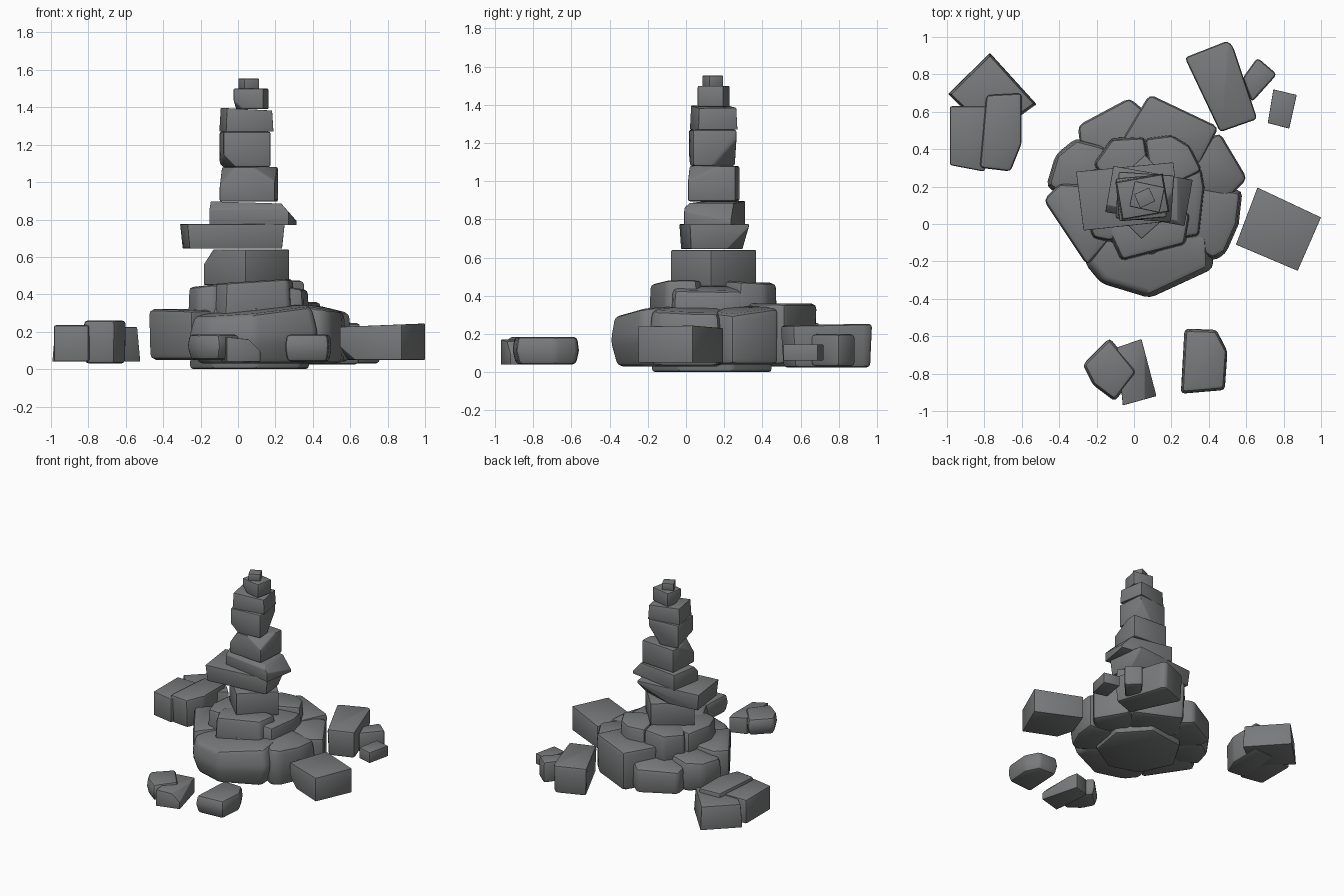
import bpy, bmesh, math
from mathutils import Vector

if "Cube" in bpy.data.objects:
    bpy.data.objects.remove(bpy.data.objects["Cube"])

stone = bpy.data.materials.new("slate_grey")
stone.diffuse_color = (0.19, 0.194, 0.198, 1)
stone.use_nodes = True
stone.node_tree.nodes["Principled BSDF"].inputs["Base Color"].default_value = stone.diffuse_color


def rock(name, outline, z0, z1, bot=1.0, top=1.0, bevel=0.02, slope=(0, 0), cuts=()):
    """Extruded outline; bot/top scale the end rings, slope tilts the top, cuts chip corners off."""
    n = len(outline)
    cx = sum(p[0] for p in outline) / n
    cy = sum(p[1] for p in outline) / n
    bm = bmesh.new()
    zm = z0 + (z1 - z0) * 0.5
    rings = []
    levels = [(z0, bot, 0.0), (z1, top, 1.0)]
    if bot < 0.95 and top < 0.95:
        levels.insert(1, (zm, 1.0, 0.5))
    for z, s, f in levels:
        rings.append([bm.verts.new((cx + (x - cx) * s, cy + (y - cy) * s,
                      z + f * ((x - cx) * slope[0] + (y - cy) * slope[1])))
                      for x, y in outline])
    bm.faces.new(rings[0])
    bm.faces.new(rings[-1])
    for a, b in zip(rings, rings[1:]):
        for i in range(n):
            j = (i + 1) % n
            bm.faces.new((a[i], a[j], b[j], b[i]))
    # chips: slice off the extreme corner along a direction
    for d, depth in cuts:
        d = Vector(d).normalized()
        far = max(v.co.dot(d) for v in bm.verts)
        bmesh.ops.bisect_plane(bm, geom=bm.verts[:] + bm.edges[:] + bm.faces[:],
                               plane_co=d * (far - depth), plane_no=d, clear_outer=True)
        bmesh.ops.holes_fill(bm, edges=[e for e in bm.edges if e.is_boundary], sides=0)
    bmesh.ops.recalc_face_normals(bm, faces=bm.faces[:])
    if bevel:
        sharp = [e for e in bm.edges if len(e.link_faces) == 2 and e.calc_face_angle() > 0.35]
        bmesh.ops.bevel(bm, geom=sharp, offset=bevel, segments=2, profile=0.5,
                        affect='EDGES', clamp_overlap=True)
    bmesh.ops.recalc_face_normals(bm, faces=bm.faces[:])
    me = bpy.data.meshes.new(name)
    bm.to_mesh(me)
    bm.free()
    me.materials.append(stone)
    ob = bpy.data.objects.new(name, me)
    bpy.context.collection.objects.link(ob)
    bpy.ops.object.select_all(action='DESELECT')
    ob.select_set(True)
    bpy.context.view_layer.objects.active = ob
    bpy.ops.object.shade_smooth_by_angle(angle=math.radians(35))


def slab(cx, cy, w, d, deg):
    """Corners of a rotated rectangle."""
    c, s = math.cos(math.radians(deg)), math.sin(math.radians(deg))
    return [(cx + x * c - y * s, cy + x * s + y * c)
            for x, y in ((-w/2, -d/2), (w/2, -d/2), (w/2, d/2), (-w/2, d/2))]


# balanced stack, bottom to top
rock("stack_stone_1", [(-.185, .15), (.04, -.08), (.275, .13), (.06, .37)], .45, .64, bevel=.006,
     cuts=[((-1, -.3, .8), .05)])
rock("stack_stone_2", [(-.31, .28), (-.27, -.035), (.25, .02), (.21, .33)], .645, .775, bot=.95,
     bevel=.004, cuts=[((.3, 1, -1), .07)])
rock("stack_stone_3", slab(.08, .15, .43, .25, -10), .77, .89, bevel=.004, slope=(-.03, 0),
     cuts=[((.75, 0, .66), .06), ((-.2, -1, .9), .03)])
rock("stack_stone_4", slab(.058, .145, .297, .25, -4), .895, 1.08, bevel=.01,
     cuts=[((-.8, -.3, .6), .06), ((.6, -.5, 1), .06)])
rock("stack_stone_5", slab(.038, .14, .255, .23, 5), 1.08, 1.27, bevel=.012,
     cuts=[((-1, -.3, -1), .045), ((1, 1, -.8), .07)])
rock("stack_stone_6", slab(.045, .145, .258, .208, 10), 1.27, 1.39, top=.95, bevel=.003, slope=(-.05, 0))
rock("stack_stone_7", slab(.07, .145, .165, .139, -12), 1.39, 1.5, bevel=.008,
     cuts=[((-1, -.5, -1), .03)])
rock("stack_stone_8", slab(.057, .14, .088, .08, 25), 1.497, 1.553, bevel=.003)

# upper ring of support stones under the stack
upper = [
    ("front", [(-.15, -.03), (-.07, -.2), (.28, -.11), (.31, .06), (0, .15)], .47, (.06, 0)),
    ("right", [(.2, -.09), (.35, -.07), (.38, .2), (.36, .31), (.2, .3), (.12, .05)], .44, (-.15, 0)),
    ("back", [(.05, .46), (.2, .48), (.3, .42), (.37, .28), (.1, .15)], .47, (0, -.05)),
    ("back_left", [(-.12, .46), (.06, .47), (.1, .2), (-.1, .15), (-.22, .32)], .46, (.1, 0)),
    ("left", [(-.27, .06), (-.23, .3), (0, .25), (-.02, 0), (-.12, -.1), (-.22, -.08)], .45, (.1, 0)),
]
for side, pts, z1, slope in upper:
    rock("upper_ring_" + side, pts, .24, z1, bot=1, top=.94, bevel=.022, slope=slope)

# wide lower ring of boulders around a hidden core
rock("base_core", [(-.28, .15), (-.15, -.12), (.1, -.2), (.35, -.05), (.4, .25), (.2, .47), (-.12, .42)],
     0, .33, bot=.95, top=.9, bevel=.02)
lower = [
    ("front", [(-.27, -.21), (-.18, -.32), (.085, -.4), (.43, -.24), (.42, -.06), (.1, .05), (-.22, 0)],
     .03, .31, .84, .9, (.08, .08)),
    ("left", [(-.49, .13), (-.25, -.23), (-.05, 0), (-.1, .2), (-.4, .22)], .05, .32, .95, .98, (.0, .02)),
    ("left_back", [(-.47, .2), (-.42, .37), (-.31, .46), (-.15, .42), (-.08, .2), (-.3, .1)],
     .05, .29, .9, .92, (.08, 0)),
    ("back_left", [(-.31, .53), (-.02, .685), (.08, .6), (.1, .3), (-.2, .3), (-.3, .43)],
     .05, .26, .95, .95, (.1, -.1)),
    ("back", [(.08, .7), (.46, .52), (.36, .32), (.1, .25), (-.07, .45)], .04, .36, .93, .98, (0, 0)),
    ("right_back", [(.46, .5), (.615, .24), (.5, .12), (.25, .2), (.33, .42)], .04, .33, .95, .95, (-.15, .05)),
    ("right", [(.38, .2), (.58, .18), (.56, 0), (.49, -.16), (.42, -.2), (.2, -.05), (.2, .2)],
     .03, .33, .93, .93, (-.12, 0)),
]
for side, pts, z0, z1, bot, top, slope in lower:
    rock("lower_ring_" + side, pts, z0, z1, bot, top, .03, slope)

# loose stones scattered around
rock("loose_right", [(.66, .195), (1.0, .035), (.875, -.25), (.545, -.11)], .05, .235, bevel=.003,
     slope=(.04, 0), cuts=[((-1, -.3, -1), .05)])
rock("loose_back_big", [(.27, .89), (.5, .98), (.53, .95), (.66, .56), (.46, .49)], .025, .25,
     bot=.95, bevel=.02, slope=(0, .02))
rock("loose_back_mid", [(.58, .78), (.66, .89), (.765, .8), (.63, .65)], .03, .2, bevel=.02)
rock("loose_back_small", [(.745, .72), (.87, .69), (.83, .51), (.715, .54)], .06, .145, bevel=.004)
rock("loose_left_back", [(-.77, .915), (-.52, .64), (-.76, .47), (-.995, .695)], .04, .225,
     top=.93, bevel=.006)
rock("loose_left_outer", [(-.985, .63), (-.985, .315), (-.8, .28), (-.76, .45), (-.78, .63)], .04, .235,
     bevel=.012)
rock("loose_left_inner", [(-.79, .69), (-.6, .7), (-.6, .43), (-.66, .28), (-.825, .3)], .03, .26,
     bot=.95, bevel=.02)
rock("loose_front_left", [(-.275, -.75), (-.13, -.605), (.02, -.79), (-.1, -.95), (-.22, -.86)], .05, .185,
     bot=.85, top=.92, bevel=.02)
rock("loose_front_mid", [(-.09, -.66), (.04, -.615), (.12, -.92), (-.06, -.97)], .04, .165, bevel=.004,
     slope=(-.1, 0), cuts=[((1, 0, 1), .04)])
rock("loose_front_right", [(.27, -.56), (.44, -.565), (.5, -.68), (.485, -.89), (.25, -.91)], .04, .185,
     bot=.9, top=.94, bevel=.02)
